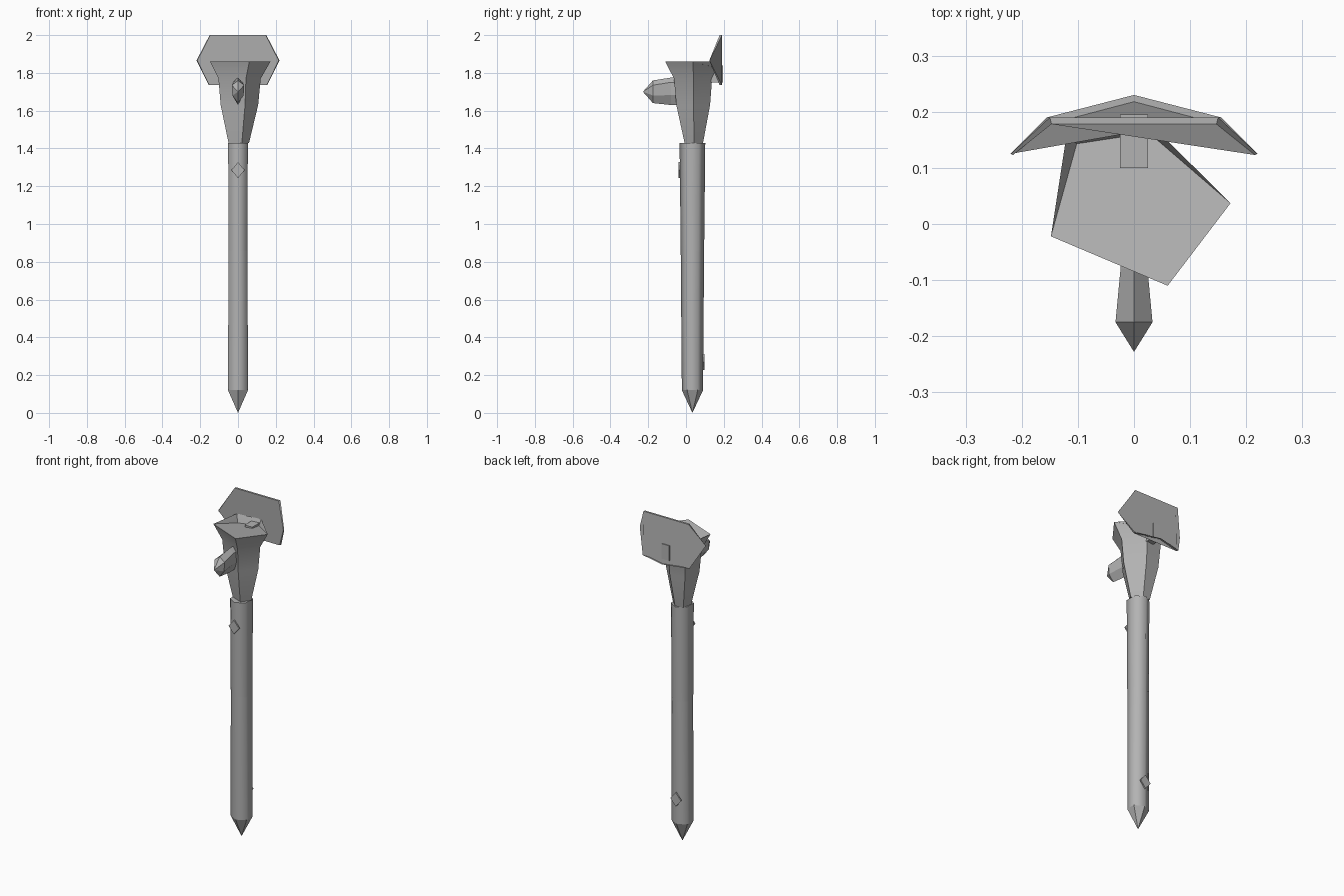
import bpy
import bmesh
from math import cos, sin, pi, radians
from mathutils import Vector

cube = bpy.data.objects.get("Cube")
if cube:
    bpy.data.objects.remove(cube, do_unlink=True)

grey = bpy.data.materials.new("stone_grey")
grey.use_nodes = True
colour = (0.45, 0.45, 0.45, 1)
grey.diffuse_color = colour
grey.node_tree.nodes["Principled BSDF"].inputs["Base Color"].default_value = colour


def loft(name, rings, smooth=0):
    """Skin a list of equal-length rings and cap both ends."""
    bm = bmesh.new()
    loops = [[bm.verts.new(p) for p in ring] for ring in rings]
    n = len(rings[0])
    for a, b in zip(loops, loops[1:]):
        for i in range(n):
            j = (i + 1) % n
            bm.faces.new((a[i], a[j], b[j], b[i]))
    bm.faces.new(loops[0][::-1])
    bm.faces.new(loops[-1])
    bmesh.ops.remove_doubles(bm, verts=bm.verts, dist=0.0005)
    bmesh.ops.recalc_face_normals(bm, faces=bm.faces)
    mesh = bpy.data.meshes.new(name)
    bm.to_mesh(mesh)
    bm.free()
    mesh.materials.append(grey)
    obj = bpy.data.objects.new(name, mesh)
    bpy.context.collection.objects.link(obj)
    if smooth:
        bpy.ops.object.select_all(action="DESELECT")
        obj.select_set(True)
        bpy.context.view_layer.objects.active = obj
        bpy.ops.object.shade_smooth_by_angle(angle=radians(smooth))
    return obj


def hexagon(rx, ry, z, cy=0.034):
    return [(rx * sin(k * pi / 3), cy + ry * cos(k * pi / 3), z) for k in range(6)]


# Shaft in two lengths, with a pointed foot
shaft_top = hexagon(0.06, 0.068, 1.43)
shaft_mid = hexagon(0.058, 0.062, 0.86)
shaft_low = hexagon(0.061, 0.056, 0.12)
loft("upper_shaft", [shaft_mid, shaft_top], 65)
loft("lower_shaft", [shaft_low, shaft_mid], 65)
loft("foot_spike", [hexagon(0.0, 0.0, 0.0), shaft_low])

# Flared five-sided head with a sloping hollow top
rim = [(0.172, 0.037), (0.03, 0.178), (-0.12, 0.16), (-0.148, -0.022), (0.06, -0.11)]


def head_ring(scale, z, cy=0.045):
    return [(x * scale, cy + (y - cy) * scale, z) for x, y in rim]


rim_ring = head_ring(1, 1.86)
floor = list(rim_ring)
floor[1] = (0.028, 0.165, 1.825)
floor[2] = (-0.105, 0.145, 1.815)
loft("head", [head_ring(0.34, 1.43), head_ring(0.62, 1.63),
              head_ring(0.70, 1.77), rim_ring, floor], 40)

# Beak at the front of the head
def beak_ring(y, width, top, bottom):
    mid = (top + bottom) / 2
    right = [(0, y, top), (width, y, top - 0.025), (width * 0.9, y, mid - 0.02), (0, y, bottom)]
    return right + [(-x, y, z) for x, y, z in right[2:0:-1]]


loft("beak", [beak_ring(0.0, 0.03, 1.775, 1.63), beak_ring(-0.08, 0.024, 1.775, 1.63),
              beak_ring(-0.175, 0.033, 1.76, 1.64), [(0, -0.228, 1.70)] * 6])

# Bent crest plate behind the head
half = [(0.15, 0.19, 2.0), (0.22, 0.125, 1.865), (0.155, 0.19, 1.735)]
back = half + [(0, 0.23, 1.735)] + [(-x, y, z) for x, y, z in half[::-1]]
front = [(x * 0.98, y - (0.002 if abs(x) > 0.2 else 0.012), z) for x, y, z in back]
loft("crest", [back, front])

# Bracket joining crest and head
loft("crest_bracket", [[(x, y, z) for x, z in
     ((-0.025, 1.75), (0.025, 1.75), (0.025, 1.84), (-0.025, 1.84))] for y in (0.1, 0.195)])

# Diamond studs on the front and back of the shaft
for name, y, z in (("front_stud", -0.036, 1.285), ("back_stud", 0.094, 0.27)):
    outline = [Vector(p) for p in ((0.035, 0, 0), (0, 0, 0.042), (-0.035, 0, 0), (0, 0, -0.042))]
    loft(name, [[p + Vector((0, y + d, z)) for p in outline] for d in (-0.004, 0.004)])
